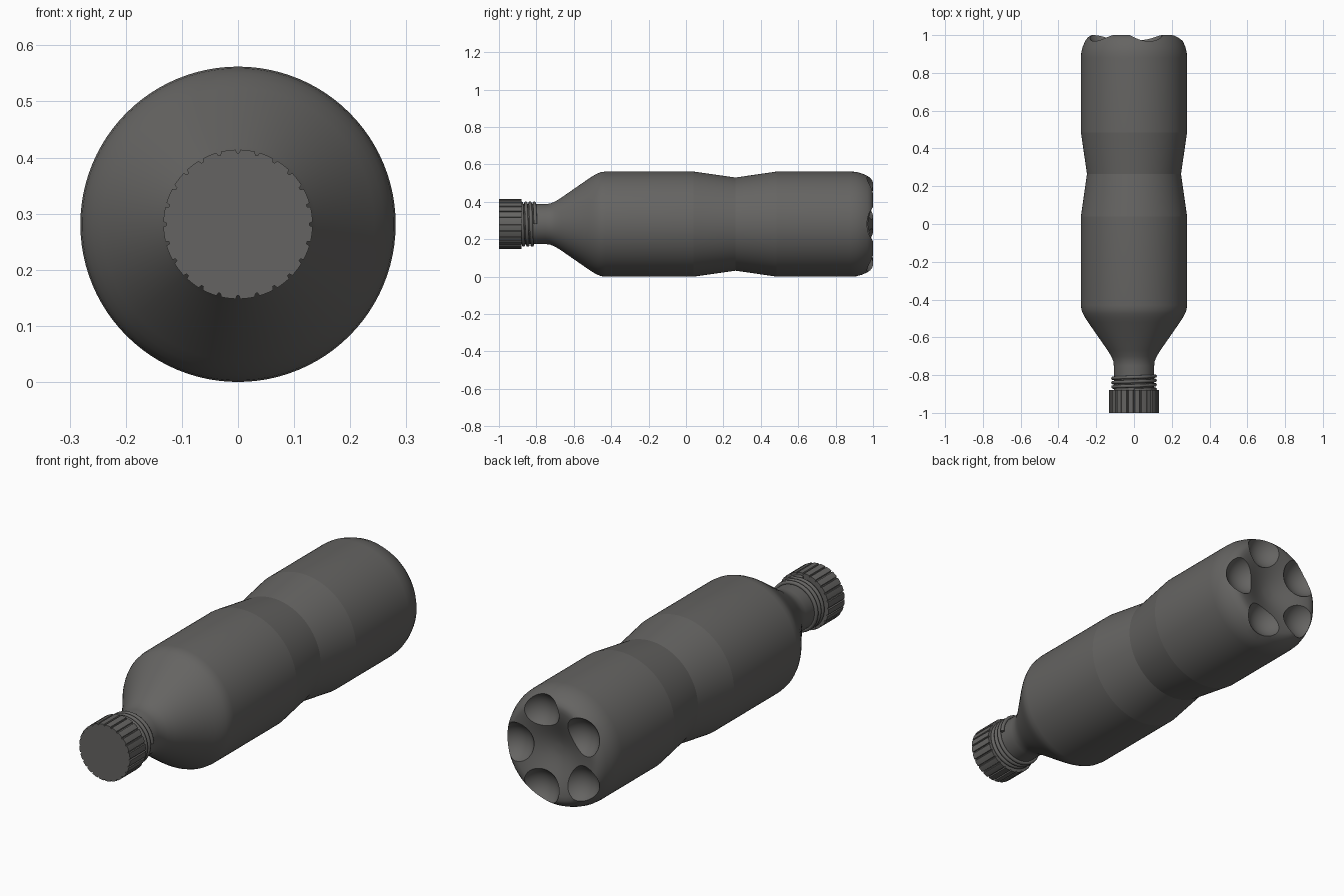
import bpy, bmesh, math
from mathutils import Vector

RADIUS = 0.281
SEGMENTS = 96
CREASES = (0.04, 0.265, 0.485)   # stations where the waist bands meet

old = bpy.data.objects.get("Cube")
if old:
    bpy.data.objects.remove(old, do_unlink=True)

grey = bpy.data.materials.new("dark grey plastic")
colour = (0.13, 0.127, 0.122, 1)
grey.use_nodes = True
grey.diffuse_color = colour
grey.node_tree.nodes["Principled BSDF"].inputs["Base Color"].default_value = colour


def ring_point(r, a, y):
    return Vector((r * math.cos(a), y, RADIUS + r * math.sin(a)))


def add_object(name, bm):
    bmesh.ops.recalc_face_normals(bm, faces=bm.faces)
    mesh = bpy.data.meshes.new(name)
    bm.to_mesh(mesh)
    bm.free()
    mesh.materials.append(grey)
    obj = bpy.data.objects.new(name, mesh)
    bpy.context.collection.objects.link(obj)
    return obj


def select(obj):
    bpy.ops.object.select_all(action='DESELECT')
    obj.select_set(True)
    bpy.context.view_layer.objects.active = obj


def smooth(obj, degrees=30):
    select(obj)
    bpy.ops.object.shade_smooth_by_angle(angle=math.radians(degrees))


def loft(name, rings):
    """Skin a list of closed point rings and cap both ends."""
    bm = bmesh.new()
    loops = [[bm.verts.new(p) for p in ring] for ring in rings]
    n = len(loops[0])
    for a, b in zip(loops, loops[1:]):
        for i in range(n):
            j = (i + 1) % n
            bm.faces.new((a[i], a[j], b[j], b[i]))
    bm.faces.new(loops[0])
    bm.faces.new(loops[-1])
    return add_object(name, bm)


def circle(y, r):
    return [ring_point(r, math.tau * i / SEGMENTS, y) for i in range(SEGMENTS)]


# Bottle body: neck, shoulder, waist and rounded heel, as (y, radius)
profile = [(-0.93, 0.107), (-0.75, 0.107), (-0.725, 0.11), (-0.70, 0.121),
           (-0.67, 0.139), (-0.52, 0.243), (-0.495, 0.259), (-0.475, 0.270),
           (-0.455, 0.278), (-0.43, RADIUS), (CREASES[0], RADIUS),
           (CREASES[1], 0.249), (CREASES[2], RADIUS), (0.88, RADIUS),
           (0.91, 0.279), (0.94, 0.271), (0.97, 0.258), (0.985, 0.247),
           (0.995, 0.235), (1.0, 0.222)]
# Shallow dish in the base
for k in range(1, 12):
    t = k / 12
    profile.append((1 - 0.055 * math.sin(t * math.pi / 2) ** 2, 0.222 * (1 - t)))
body = loft("bottle_body", [circle(y, r) for y, r in profile])

# Five round hollows around the base
bm = bmesh.new()
for k in range(5):
    made = bmesh.ops.create_uvsphere(bm, u_segments=48, v_segments=32, radius=0.1)
    bmesh.ops.translate(bm, verts=made["verts"],
                        vec=ring_point(0.19, math.tau * k / 5, 1.04))
cutter = add_object("base_hollow_cutter", bm)
cutter.hide_render = True
cut = body.modifiers.new("base hollows", 'BOOLEAN')
cut.operation = 'DIFFERENCE'
cut.solver = 'EXACT'
cut.use_self = True
cut.object = cutter
select(body)
bpy.ops.object.modifier_apply(modifier=cut.name)
bpy.data.objects.remove(cutter, do_unlink=True)
smooth(body)

# Crisp lines where the waist bands meet
verts = body.data.vertices
for edge in body.data.edges:
    a, b = (verts[i].co.y for i in edge.vertices)
    if abs(a - b) < 1e-4 and any(abs(a - c) < 1e-3 for c in CREASES):
        edge.use_edge_sharp = True

# Screw thread around the neck
curve = bpy.data.curves.new("neck_thread", 'CURVE')
curve.dimensions = '3D'
curve.bevel_depth = 0.009
curve.bevel_resolution = 3
curve.use_fill_caps = True
steps, turns = 180, 3.25
line = curve.splines.new('POLY')
line.points.add(steps)
for i, point in enumerate(line.points):
    t = i / steps
    point.co = (*ring_point(0.112, t * turns * math.tau, -0.805 - 0.075 * t), 1)
curve.materials.append(grey)
thread = bpy.data.objects.new("neck_thread", curve)
bpy.context.collection.objects.link(thread)
select(thread)
bpy.ops.object.convert(target='MESH')
smooth(bpy.context.object, 60)


# Cap with narrow grip grooves
def cap_ring(y, outer, grooves=24):
    ring = []
    for k in range(grooves):
        for offset, depth in ((-0.12, 0), (-0.06, 0.006), (0.06, 0.006),
                              (0.12, 0), (0.37, 0), (0.63, 0)):
            ring.append(ring_point(outer - depth,
                                   math.tau * (k + offset) / grooves + math.pi / 2, y))
    return ring


cap = loft("screw_cap", [cap_ring(-1.0, 0.133), cap_ring(-0.88, 0.133)])
smooth(cap)
